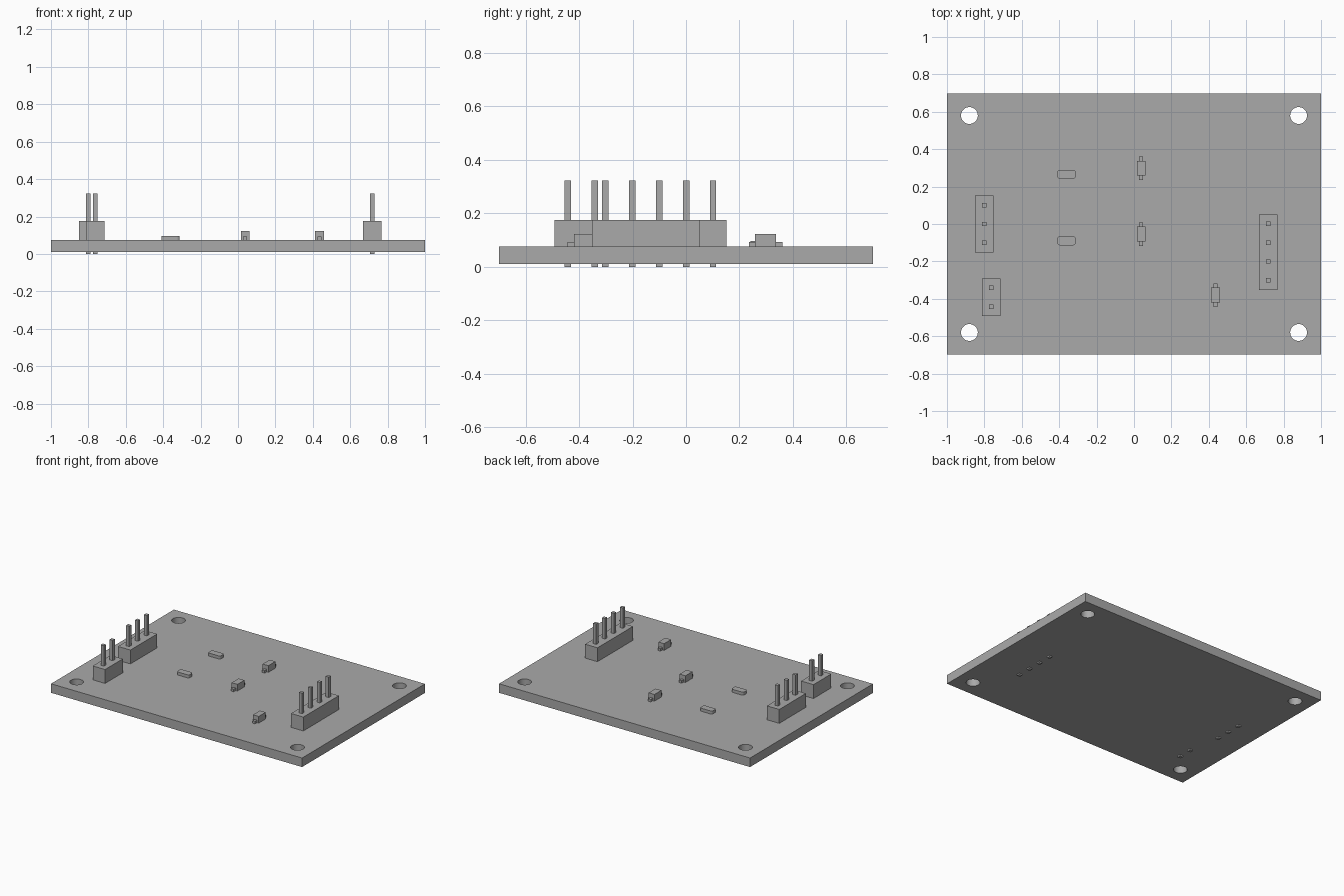
import bpy
import bmesh

cube = bpy.data.objects.get("Cube")
if cube:
    bpy.data.objects.remove(cube)

# One plain grey for everything
grey = bpy.data.materials.new("plain grey")
grey.use_nodes = True
grey.diffuse_color = (0.4, 0.4, 0.4, 1)
grey.node_tree.nodes["Principled BSDF"].inputs["Base Color"].default_value = (0.4, 0.4, 0.4, 1)

BOARD_BOTTOM, BOARD_TOP = 0.01, 0.075


def finish(bm, name):
    mesh = bpy.data.meshes.new(name)
    bm.to_mesh(mesh)
    bm.free()
    mesh.materials.append(grey)
    obj = bpy.data.objects.new(name, mesh)
    bpy.context.collection.objects.link(obj)
    return obj


def box(name, x, y, width, depth, bottom, top, corner=0):
    """Upright box, optionally with rounded vertical edges."""
    bm = bmesh.new()
    bmesh.ops.create_cube(bm, size=1)
    bmesh.ops.scale(bm, vec=(width, depth, top - bottom), verts=bm.verts)
    bmesh.ops.translate(bm, vec=(x, y, (top + bottom) / 2), verts=bm.verts)
    if corner:
        upright = [e for e in bm.edges
                   if abs(e.verts[0].co.z - e.verts[1].co.z) > 0.001]
        bmesh.ops.bevel(bm, geom=upright, offset=corner, segments=3,
                        profile=0.5, affect='EDGES')
    return finish(bm, name)


# Board with four mounting holes
board = box("board", 0, 0, 2, 1.398, BOARD_BOTTOM, BOARD_TOP)
bm = bmesh.new()
for sx in (-1, 1):
    for sy in (-1, 1):
        new = bmesh.ops.create_cone(bm, cap_ends=True, segments=32,
                                    radius1=0.045, radius2=0.045, depth=0.4)
        bmesh.ops.translate(bm, vec=(sx * 0.88, sy * 0.58, 0), verts=new["verts"])
cutter = finish(bm, "hole_cutter")
cutter.hide_render = True
cutter.hide_viewport = True
holes = board.modifiers.new("mounting holes", 'BOOLEAN')
holes.object = cutter
holes.operation = 'DIFFERENCE'
holes.solver = 'EXACT'

# Apply the holes and drop the cutter
bpy.context.view_layer.update()
cut = bpy.data.meshes.new_from_object(
    board.evaluated_get(bpy.context.evaluated_depsgraph_get()))
board.modifiers.clear()
board.data = cut
bpy.data.objects.remove(cutter)
bpy.ops.object.select_all(action='DESELECT')
board.select_set(True)
bpy.context.view_layer.objects.active = board
bpy.ops.object.shade_smooth_by_angle()

# Pin headers: housing plus pins passing through the board
PITCH = 0.101
for label, x, y, count in (("two_pin", -0.763, -0.392, 2),
                           ("three_pin", -0.8, 0, 3),
                           ("four_pin", 0.718, -0.15, 4)):
    box(label + "_housing", x, y, 0.098, PITCH * count, BOARD_TOP, 0.175)
    for i in range(count):
        pin_y = y + (i - (count - 1) / 2) * PITCH
        box(f"{label}_post_{i + 1}", x, pin_y, 0.024, 0.024, 0, 0.322)

# Small components with a lead at each end
for i, (x, y) in enumerate(((0.038, 0.298), (0.038, -0.054), (0.436, -0.38))):
    box(f"component_body_{i + 1}", x, y, 0.046, 0.079, BOARD_TOP, 0.123)
    for side, end in ((-1, "front"), (1, "back")):
        box(f"component_{end}_lead_{i + 1}", x, y + side * 0.051,
            0.02, 0.024, BOARD_TOP, 0.093)

# Low chips with rounded corners
for i, y in enumerate((0.266, -0.09)):
    box(f"flat_chip_{i + 1}", -0.361, y, 0.098, 0.048, BOARD_TOP, 0.097, 0.013)
